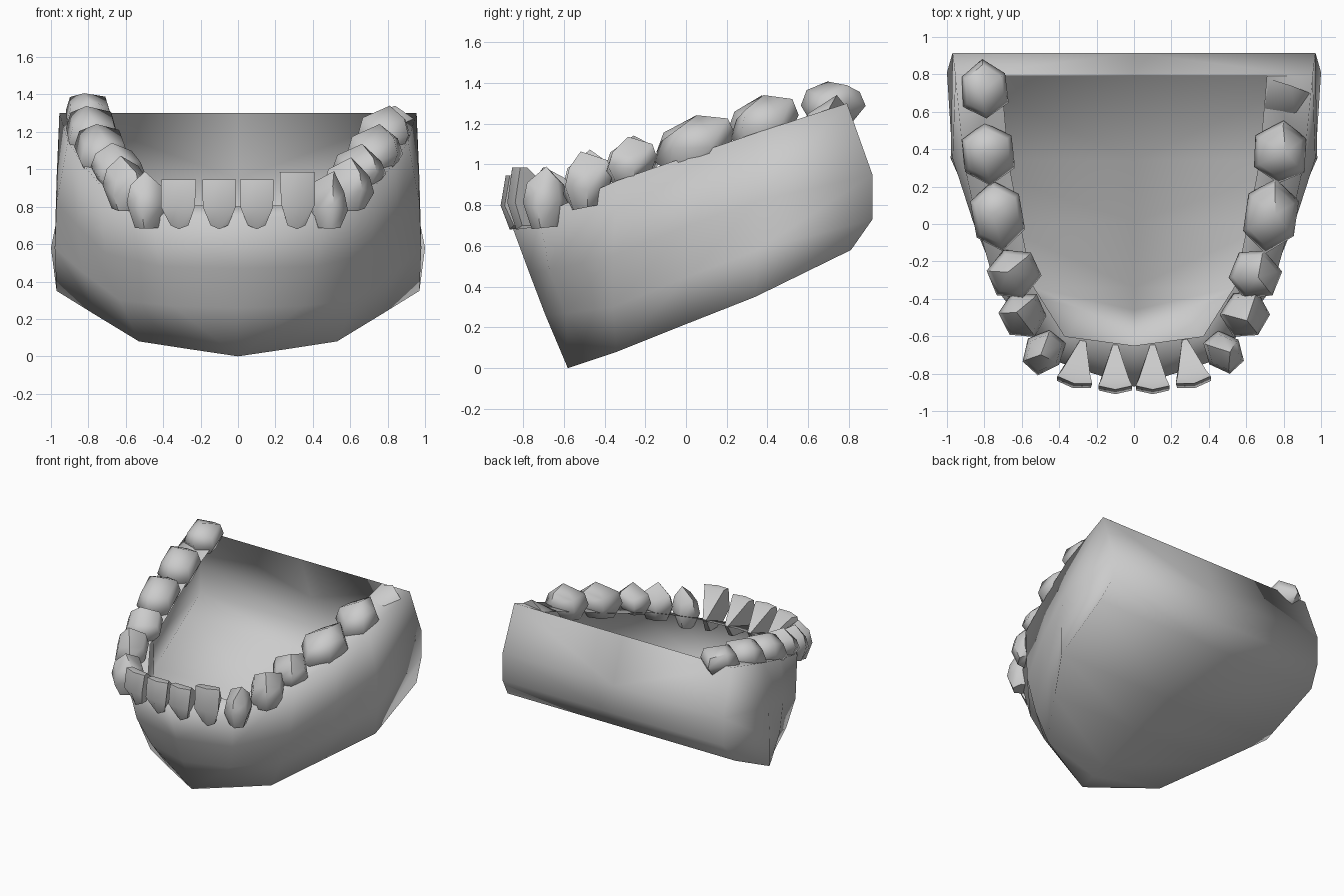
import bpy, bmesh, math, random
from mathutils import Vector, Matrix

random.seed(4)
if "Cube" in bpy.data.objects:
    bpy.data.objects.remove(bpy.data.objects["Cube"], do_unlink=True)

mat = bpy.data.materials.new("plaster grey")
mat.use_nodes = True
GREY = (0.6, 0.6, 0.6, 1)
mat.diffuse_color = GREY
mat.node_tree.nodes["Principled BSDF"].inputs["Base Color"].default_value = GREY


def finish(name, bm, angle):
    mesh = bpy.data.meshes.new(name)
    bmesh.ops.remove_doubles(bm, verts=bm.verts, dist=0.001)
    bmesh.ops.recalc_face_normals(bm, faces=bm.faces)
    bm.to_mesh(mesh)
    bm.free()
    mesh.materials.append(mat)
    obj = bpy.data.objects.new(name, mesh)
    bpy.context.collection.objects.link(obj)
    bpy.ops.object.select_all(action='DESELECT')
    obj.select_set(True)
    bpy.context.view_layer.objects.active = obj
    bpy.ops.object.shade_smooth_by_angle(angle=math.radians(angle))


def add_face(bm, points):
    unique = []
    for p in points:
        if all((Vector(p) - Vector(q)).length > 0.001 for q in unique):
            unique.append(p)
    if len(unique) > 2:
        bm.faces.new([bm.verts.new(p) for p in unique])


# Jaw shell, open at the top: half sections from front to back, each running
# bottom edge, lower wall, upper wall, outer gum rim, inner gum rim
sections = [
    [(0, -.58, 0), (0, -.69, .26), (0, -.77, .47), (0, -.87, .74), (0, -.65, .80)],
    [(.27, -.46, .04), (.35, -.59, .27), (.42, -.67, .48), (.46, -.72, .75), (.37, -.60, .81)],
    [(.53, -.34, .08), (.63, -.36, .30), (.71, -.36, .55), (.74, -.34, .92), (.54, -.33, .91)],
    [(.76, .01, .22), (.83, .01, .45), (.86, .01, .70), (.84, .01, 1.04), (.61, .01, 1.01)],
    [(.97, .34, .35), (.98, .35, .58), (.97, .35, .82), (.91, .33, 1.15), (.67, .33, 1.13)],
    [(1.0, .81, .58), (.97, .915, .73), (.97, .915, .95), (.955, .79, 1.3), (.71, .79, 1.3)],
]


def middle(p):
    return (0, p[1], p[2])


bm = bmesh.new()
for a, b in zip(sections, sections[1:]):
    for i in range(len(a) - 1):
        add_face(bm, [a[i], b[i], b[i + 1], a[i + 1]])
    add_face(bm, [middle(a[0]), middle(b[0]), b[0], a[0]])
rear = sections[-1]
for p, q in zip(rear[:3], rear[1:4]):
    add_face(bm, [middle(p), p, q, middle(q)])
half = bm.verts[:] + bm.edges[:] + bm.faces[:]
copy = bmesh.ops.duplicate(bm, geom=half)["geom"]
bmesh.ops.scale(bm, vec=(-1, 1, 1), verts=[v for v in copy if isinstance(v, bmesh.types.BMVert)])
finish("jaw_shell", bm, 100)


def place(bm, x, y, turn, slope):
    """Turn the tooth outwards, tip it along the arch and move it there."""
    bm.transform(Matrix.Translation((x, y, 0)) @ Matrix.Rotation(turn, 4, 'Z'))
    for v in bm.verts:
        v.co.z += slope * (v.co.y - y)


def loft(rings, tip=None):
    bm = bmesh.new()
    loops = [[bm.verts.new(p) for p in ring] for ring in rings]
    n = len(loops[0])
    for a, b in zip(loops, loops[1:]):
        for i in range(n):
            bm.faces.new([a[i], a[(i + 1) % n], b[(i + 1) % n], b[i]])
    bm.faces.new(loops[0][::-1])
    if tip:
        top = bm.verts.new(tip)
        for i in range(n):
            bm.faces.new([loops[-1][i], loops[-1][(i + 1) % n], top])
    else:
        bm.faces.new(loops[-1])
    return bm


# Front teeth: flared wedges with a thin biting edge and a narrow back
def incisor(name, x, y, low, high, width, turn):
    rings = []
    for t, w, front, back, taper in ((0, .5, -.06, .08, .4), (.4, .95, -.105, .14, .15),
                                     (1, .98, -.08, -.04, .8)):
        h = width / 2 * w
        z = low + t * (high - low)
        rings.append([(-h, front, z), (0, front - .02, z - (.02 if t == 0 else 0)), (h, front, z),
                      (h * taper, back, z), (-h * taper, back, z)])
    bm = loft(rings)
    place(bm, x, y, turn, 0)
    finish(name, bm, 60)


# Cheek teeth: irregular six-sided blocks with a low peak
def cheek_tooth(name, x, y, low, high, width, depth, turn, slope, peak):
    wobble = [random.uniform(.94, 1.1) for _ in range(6)]
    rings = []
    for t, s in ((0, .62), (.55, 1.0), (1, .82)):
        z = low + t * (high - peak - low)
        ring = []
        for i in range(6):
            a = math.tau * i / 6
            ring.append((math.cos(a) * width / 2 * s * wobble[i],
                         math.sin(a) * depth / 1.75 * s * wobble[i - 2],
                         z + (.02 * (-1) ** i if t else 0)))
        rings.append(ring)
    bm = loft(rings, (random.uniform(-.03, .03), -depth * .1, high))
    place(bm, x, y, turn, slope)
    finish(name, bm, 60)


# name, x, y, low, high, width, depth, outward turn, slope, peak height
cheek = [
    ("canine", .48, -.685, .69, .99, .21, .22, 40, .1, .09),
    ("front_premolar", .595, -.485, .79, 1.07, .26, .23, 62, .2, .09),
    ("rear_premolar", .645, -.265, .91, 1.14, .27, .25, 68, .2, .08),
    ("first_molar", .73, .045, .98, 1.24, .38, .26, 82, .22, .07),
    ("second_molar", .785, .38, 1.08, 1.34, .34, .27, 85, .22, .07),
    ("rear_molar", .80, .72, 1.20, 1.41, .32, .24, 86, .12, .05),
]
for side, sign in (("left", 1), ("right", -1)):
    incisor(side + "_central_incisor", sign * .1, -.785, .70, .945, .185, 0)
    incisor(side + "_lateral_incisor", sign * .30, -.755, .70, .985 if sign > 0 else .945,
            .195, math.radians(sign * 12))
    for name, x, y, low, high, w, d, turn, slope, peak in cheek:
        if name == "rear_molar" and side == "left":
            continue
        cheek_tooth(f"{side}_{name}", sign * x, y, low, high, w, d,
                    math.radians(sign * turn), slope, peak)

# Raised gum where the left rear tooth is absent
bm = loft([[(.70, .53, 1.12), (.93, .56, 1.12), (.945, .70, 1.15), (.71, .78, 1.2)],
           [(.70, .62, 1.24), (.86, .60, 1.25), (.94, .70, 1.27), (.71, .78, 1.29)]],
          (.84, .74, 1.34))
finish("left_rear_gum", bm, 60)
